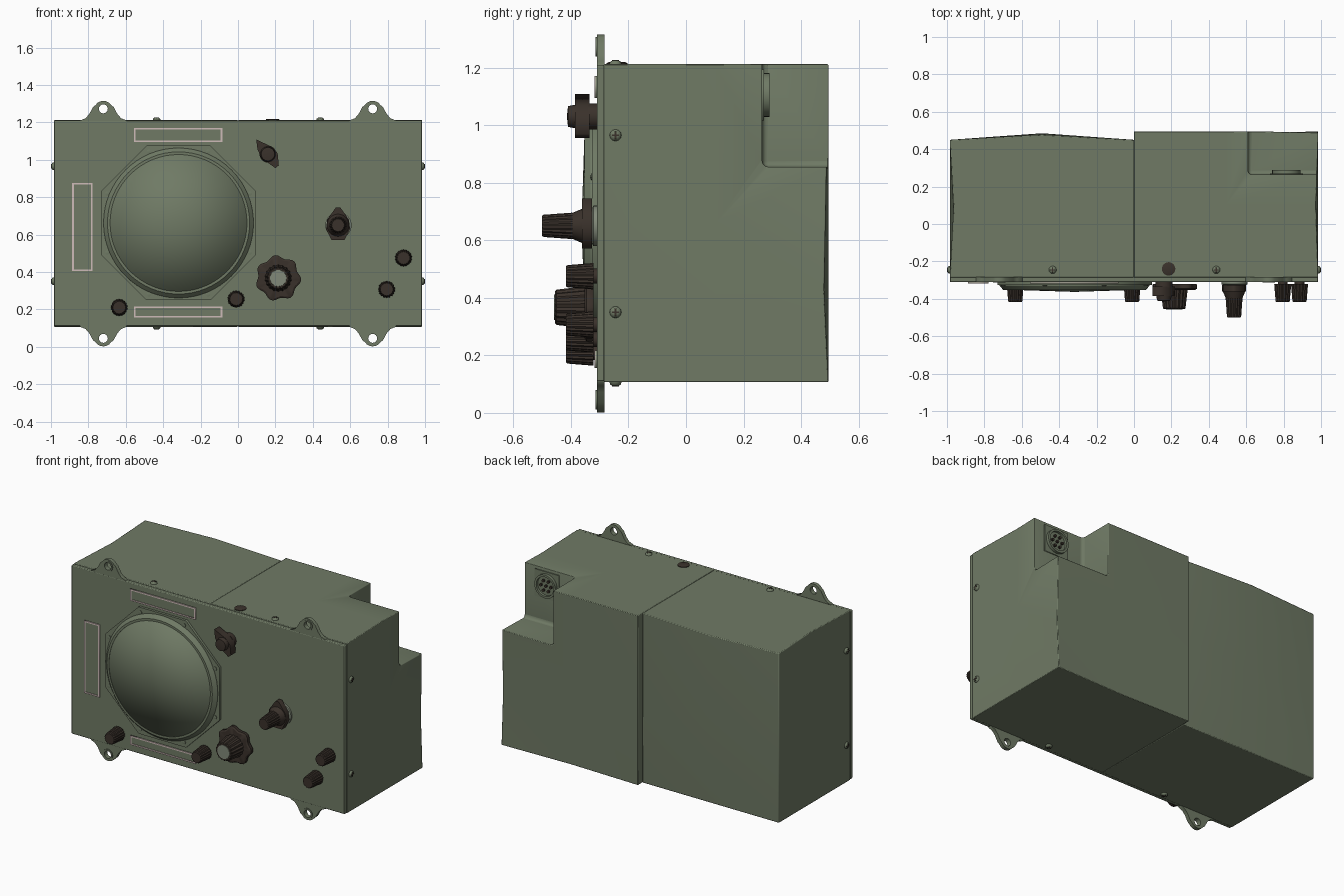
import bpy, bmesh, math
from mathutils import Vector, Matrix

if "Cube" in bpy.data.objects:
    bpy.data.objects.remove(bpy.data.objects["Cube"])


def material(name, rgb):
    m = bpy.data.materials.new(name)
    m.diffuse_color = (*rgb, 1)
    m.use_nodes = True
    m.node_tree.nodes["Principled BSDF"].inputs["Base Color"].default_value = m.diffuse_color
    return m


GREEN = material("olive green", (0.16, 0.195, 0.13))
BROWN = material("dark brown", (0.042, 0.031, 0.024))
PINK = material("pale frame", (0.62, 0.50, 0.48))
GREY = material("grey metal", (0.22, 0.25, 0.19))
FRONT, BACK = Vector((0, -1, 0)), Vector((0, 1, 0))
UP, RIGHT = Vector((0, 0, 1)), Vector((1, 0, 0))
PANEL_Y = -0.31


def smooth(ob, angle=30):
    bpy.ops.object.select_all(action='DESELECT')
    ob.select_set(True)
    bpy.context.view_layer.objects.active = ob
    bpy.ops.object.shade_smooth_by_angle(angle=math.radians(angle))


def add_mesh(name, bm, mat, angle=30):
    bmesh.ops.recalc_face_normals(bm, faces=bm.faces)
    me = bpy.data.meshes.new(name)
    bm.to_mesh(me)
    bm.free()
    me.materials.append(mat)
    ob = bpy.data.objects.new(name, me)
    bpy.context.collection.objects.link(ob)
    smooth(ob, angle)
    return ob


def facing(pos, direction):
    return Matrix.Translation(pos) @ UP.rotation_difference(direction).to_matrix().to_4x4()


def box(name, lo, hi, mat, cuts=0, shape=None):
    bm = bmesh.new()
    bmesh.ops.create_cube(bm, size=1)
    if cuts:
        bmesh.ops.subdivide_edges(bm, edges=bm.edges[:], cuts=cuts, use_grid_fill=True)
    for v in bm.verts:
        t = v.co.copy()
        v.co = Vector([lo[i] + (t[i] + 0.5) * (hi[i] - lo[i]) for i in range(3)])
        if shape:
            shape(v, t)
    return add_mesh(name, bm, mat)


def turned(name, profile, pos, direction, mat, seg=24, angle=30, wobble=lambda a: 1):
    """Revolve (radius, height) points; wobble varies the radius around the turn."""
    bm = bmesh.new()
    rings = []
    for r, h in profile:
        if r == 0:
            rings.append([bm.verts.new((0, 0, h))] * seg)
            continue
        ring = []
        for i in range(seg):
            a = 2 * math.pi * i / seg
            k = r * wobble(a)
            ring.append(bm.verts.new((k * math.cos(a), k * math.sin(a), h)))
        rings.append(ring)
    for a, b in zip(rings, rings[1:]):
        for i in range(seg):
            j = (i + 1) % seg
            bm.faces.new(list(dict.fromkeys((a[i], a[j], b[j], b[i]))))
    bm.transform(facing(pos, direction))
    return add_mesh(name, bm, mat, angle)


def plate(name, loops, pos, thick, mat, direction=FRONT):
    """Flat outline, with optional holes, rising from pos along direction."""
    cu = bpy.data.curves.new(name, 'CURVE')
    cu.dimensions, cu.fill_mode, cu.extrude = '2D', 'BOTH', thick / 2
    for pts in loops:
        s = cu.splines.new('POLY')
        s.points.add(len(pts) - 1)
        for p, co in zip(s.points, pts):
            p.co = (*co, 0, 1)
        s.use_cyclic_u = True
    cu.materials.append(mat)
    ob = bpy.data.objects.new(name, cu)
    bpy.context.collection.objects.link(ob)
    ob.matrix_world = facing(Vector(pos) + direction * thick / 2, direction)
    bpy.ops.object.select_all(action='DESELECT')
    ob.select_set(True)
    bpy.context.view_layer.objects.active = ob
    bpy.ops.object.convert(target='MESH')
    return ob


def ngon(r, n, start=0):
    return [(r * math.cos(start + 2 * math.pi * i / n), r * math.sin(start + 2 * math.pi * i / n))
            for i in range(n)]


def rect(w, h):
    return [(-w, -h), (w, -h), (w, h), (-w, h)]


# Case, slightly dented sheet metal in two halves
def dent_left(v, t):
    if t.y > 0.4 and abs(t.x) < 0.1 and t.z > -0.1:
        v.co.y += 0.035 if t.z < 0.1 else 0.028
    if t.x < -0.4 and abs(t.y) < 0.1 and t.z > 0.4:
        v.co.x += 0.02


def dent_right(v, t):
    if t.y > 0.4 and t.x > 0.4 and abs(t.z) < 0.1:
        v.co.y -= 0.015
        v.co.z = 0.43
    if t.y > 0.4 and abs(t.x) < 0.1 and t.z < -0.4:
        v.co.y -= 0.012
    if t.x > 0.4 and abs(t.y) < 0.1 and t.z > 0.4:
        v.co.x -= 0.012


left = box("case_left", (-0.985, -0.286, 0.107), (0.0, 0.45, 1.212), GREEN, 1, dent_left)
right = box("case_right", (0.0, -0.286, 0.107), (0.985, 0.495, 1.212), GREEN, 1, dent_right)
cutter = box("notch_cutter", (0.61, 0.265, 0.855), (1.3, 0.8, 1.5), GREEN)
cutter.hide_render = True
cutter.hide_viewport = True
bev = cutter.modifiers.new("round", 'BEVEL')
bev.width, bev.segments = 0.02, 3
cut = right.modifiers.new("notch", 'BOOLEAN')
cut.operation, cut.object, cut.solver = 'DIFFERENCE', cutter, 'EXACT'
panel = box("front_panel", (-0.985, PANEL_Y, 0.11), (0.985, -0.284, 1.209), GREEN)
for ob in (left, right, panel):
    b = ob.modifiers.new("edge", 'BEVEL')
    b.width, b.segments, b.limit_method, b.angle_limit = 0.005, 2, 'ANGLE', math.radians(40)

# Mounting lugs
side = [(0.125, -0.02), (0.125, 0.0), (0.095, 0.012), (0.075, 0.035), (0.055, 0.072)]
tip = [(0.048 * math.cos(a), 0.06 + 0.045 * math.sin(a)) for a in
       [math.radians(d) for d in range(30, 151, 20)]]
lug = side + tip + [(-x, z) for x, z in reversed(side)]
hole = [(x, z + 0.062) for x, z in ngon(0.024, 16)]
for x in (-0.72, 0.72):
    for z, s in ((1.21, 1), (0.107, -1)):
        plate("mounting_lug", [[(px, pz * s) for px, pz in lug], [(px, pz * s) for px, pz in hole]],
              (x, -0.284, z), 0.025, GREEN)
        plate("lug_eyelet", [[(px, pz * s) for px, pz in ring] for ring in
              ([(x2, z2 + 0.062) for x2, z2 in ngon(0.034, 16)], hole)],
              (x, -0.308, z), 0.006, GREEN)

# Case screws on every side, with cross slots
spots = [((sx * 0.983, -0.245, z), RIGHT * sx) for sx in (-1, 1) for z in (0.35, 0.965)]
spots += [((x, -0.245, z), UP * s) for x in (-0.435, 0.44) for z, s in ((1.211, 1), (0.108, -1))]
for pos, d in spots:
    turned("case_screw", [(0.021, 0), (0.019, 0.009), (0.01, 0.014), (0, 0.015)], pos, d, GREEN, 12, 60)
    for w, h in ((0.013, 0.003), (0.003, 0.013)):
        plate("screw_slot", [rect(w, h)], Vector(pos) + d * 0.0135, 0.002, BROWN, d)
turned("top_plug", [(0, 0), (0.036, 0), (0.036, 0.005), (0.028, 0.008), (0, 0.008)],
       (0.185, -0.24, 1.211), UP, BROWN)

# Speaker: octagonal plate, clamping ring, dome and screws
SX, SZ = -0.318, 0.662
plate("speaker_plate", [ngon(0.413 / math.cos(math.pi / 8), 8, math.pi / 8)], (SX, PANEL_Y, SZ), 0.016, GREEN)
turned("speaker_ring", [(0.402, 0.01), (0.40, 0.022), (0.380, 0.043), (0.366, 0.043), (0.366, 0.02)],
       (SX, PANEL_Y, SZ), FRONT, GREEN, 64)
turned("speaker_dome", [(0.367, 0.01), (0.367, 0.041), (0, 0.053)], (SX, PANEL_Y, SZ), FRONT, GREEN, 64, 180)
for x, z in ngon(0.413, 8, math.pi / 8):
    turned("speaker_screw", [(0.012, 0.01), (0.012, 0.020), (0, 0.022)],
           (SX + x, PANEL_Y, SZ + z), FRONT, GREEN, 10)

# Label plates with pale borders
for x, z, w, h in ((-0.32, 1.133, 0.236, 0.038), (-0.32, 0.186, 0.236, 0.03), (-0.832, 0.64, 0.055, 0.236)):
    plate("label_plate", [rect(w, h)], (x, PANEL_Y, z), 0.004, GREEN)
    plate("label_border", [rect(w, h), rect(w - 0.009, h - 0.009)], (x, PANEL_Y, z), 0.008, PINK)


# Knobs
def ribs(a):
    return 1.0 if round(a * 36 / (2 * math.pi)) % 2 else 0.92


def ribbed(name, x, z, r, h0, h1):
    turned(name, [(0, h0), (r, h0), (r * 0.84, h1 - 0.005), (r * 0.76, h1), (0, h1)],
           (x, PANEL_Y, z), FRONT, BROWN, 36, 20, ribs)


for x, z in ((-0.635, 0.21), (-0.01, 0.255), (0.885, 0.475), (0.795, 0.307)):
    turned("knob_collar", [(0.026, 0), (0.026, 0.02), (0, 0.02)], (x, PANEL_Y, z), FRONT, BROWN)
    ribbed("small_knob", x, z, 0.046, 0.012, 0.107)

# Large lobed tuning knob
turned("lobed_skirt", [(0, 0.012), (0.112, 0.012), (0.115, 0.018), (0.115, 0.036), (0.105, 0.042), (0, 0.042)],
       (0.215, PANEL_Y, 0.367), FRONT, BROWN, 56, 30, lambda a: 1 + 0.075 * math.cos(7 * a + 0.6))
ribbed("tuning_knob", 0.215, 0.367, 0.073, 0.04, 0.145)
turned("tuning_cap", [(0.046, 0.14), (0.044, 0.148), (0, 0.148)], (0.215, PANEL_Y, 0.367), FRONT, GREY)

# Two-stage selector
turned("selector_disc", [(0.070, 0), (0.070, 0.012), (0.06, 0.017), (0, 0.017)],
       (0.537, PANEL_Y, 0.65), FRONT, GREY, 32)
plate("selector_pointer", [[(-0.035, -0.078), (0.035, -0.078), (0.064, -0.02), (0.058, 0.03), (0.012, 0.095),
                            (-0.012, 0.095), (-0.058, 0.03), (-0.064, -0.02)]],
      (0.535, PANEL_Y - 0.016, 0.65), 0.035, BROWN)
turned("selector_hub", [(0.06, 0.05), (0.045, 0.085), (0, 0.085)], (0.535, PANEL_Y, 0.65), FRONT, BROWN)
ribbed("selector_knob", 0.535, 0.65, 0.046, 0.085, 0.19)

# Pointer switch
turned("switch_shaft", [(0.045, 0), (0.045, 0.03), (0, 0.03)], (0.16, PANEL_Y, 1.03), FRONT, BROWN)
plate("switch_pointer", [[(-0.062, 0.078), (-0.056, 0.025), (-0.035, -0.02), (0.04, -0.075), (0.058, -0.06),
                          (0.052, 0.005), (0.02, 0.04)]], (0.16, PANEL_Y - 0.025, 1.03), 0.05, BROWN)
turned("switch_hub", [(0.042, 0.07), (0.036, 0.1), (0, 0.104)], (0.16, PANEL_Y, 1.03), FRONT, BROWN)

# Rear connector inside the notch
spot = (0.815, 0.264, 1.105)
plate("connector_flange", [rect(0.088, 0.088)], spot, 0.007, GREEN, BACK)
turned("connector_shell", [(0.076, 0), (0.076, 0.026), (0.062, 0.026), (0.062, 0.01), (0, 0.01)],
       spot, BACK, GREEN, 32)
for x, z in ngon(0.036, 6) + [(0, 0)]:
    turned("connector_pin", [(0.009, 0.008), (0.009, 0.022), (0, 0.022)],
           (spot[0] + x, spot[1], spot[2] + z), BACK, BROWN, 10)
